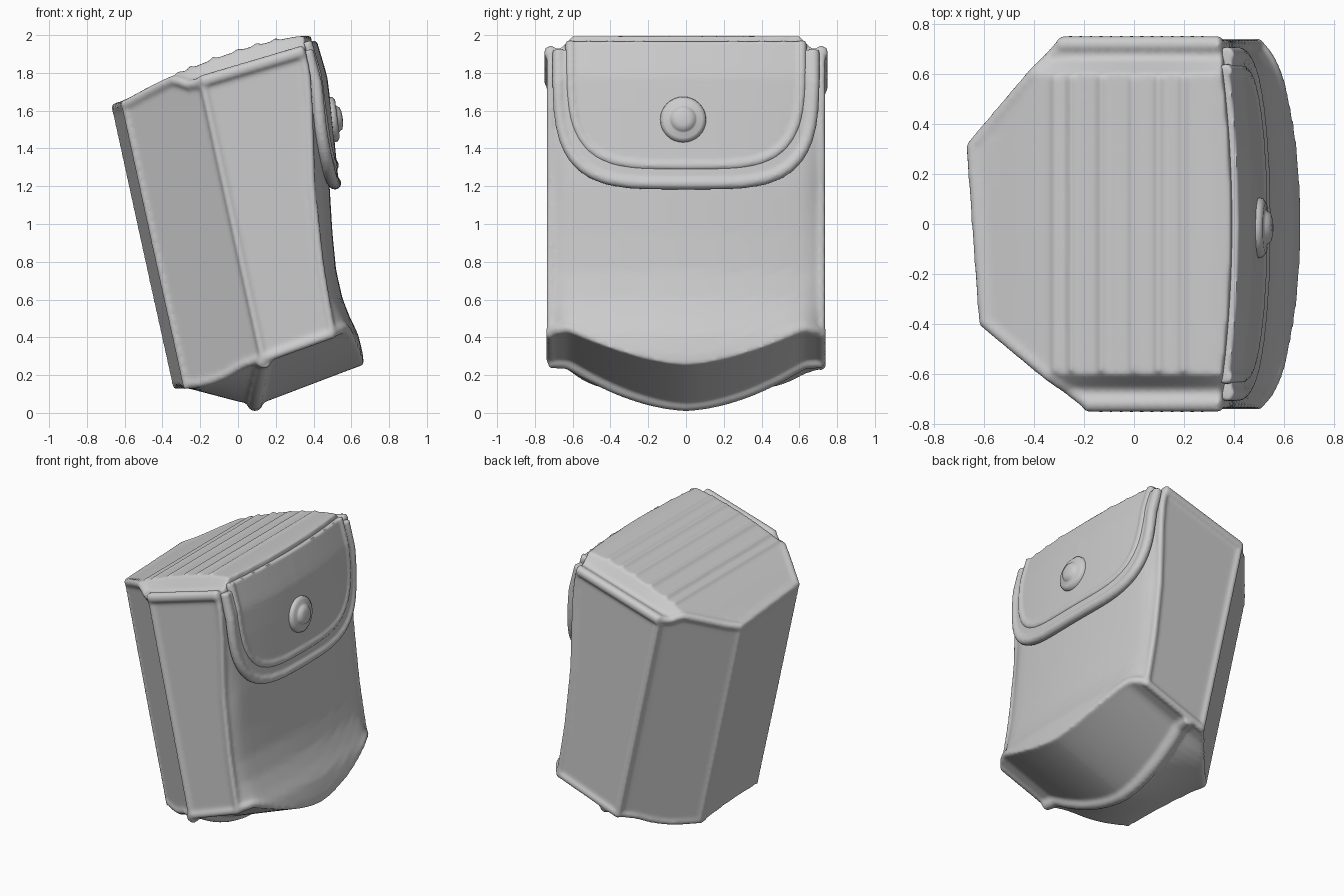
import bpy, bmesh, math
from mathutils import Matrix, Vector

if "Cube" in bpy.data.objects:
    bpy.data.objects.remove(bpy.data.objects["Cube"])

W = 0.725  # half width


def interp(pts, v):
    if v <= pts[0][0]:
        return pts[0][1]
    for (a, p), (b, q) in zip(pts, pts[1:]):
        if v <= b:
            return p + (q - p) * (v - a) / (b - a)
    return pts[-1][1]


# Profiles: centre front and side seam as (z, x), back outline as (y, x)
FRONT = [(.22, .67), (.32, .66), (.42, .635), (.5, .595), (.6, .555), (.75, .52), (.95, .5),
         (1.2, .485), (1.6, .445), (1.8, .42), (2.0, .385)]
SEAM = [(.38, .5), (.8, .435), (1.2, .39), (1.65, .38), (1.8, .37), (1.94, .34)]
BACK = [(-W, -.165), (-.39, -.625), (.31, -.68), (W, -.28)]


def front_x(y, z):
    inner = interp(FRONT, z) - .035 * min(1, abs(y) / .6) ** 2
    k = max(0, (abs(y) - .58) / (W - .58)) ** 1.8
    return inner + (interp(SEAM, z) - inner) * k


def back_x(y, z):
    return interp(BACK, y) + .22 * (1.68 - z)


def bottom_z(x, y):
    drop = interp([(-.32, -.04), (0, .16), (.1, .215), (.6, .205)], x)
    return .22 + .36 * x - drop * (1 - min(1, abs(y) / .62) ** 1.65)


def top_z(x, y):
    k = min(1, max(0, (.66 - abs(y)) / .06))
    side = 1.83 + .295 * x
    mid = 1.867 + .36 * x + .052 * max(0, 1 - ((x + .1) / .48) ** 2)
    return side + (min(mid, 1.995) - side) * k


def P(u, y, t):
    # Point of the bag: u back to front, t bottom to top
    x, z = .1, .25 + 1.6 * t
    for _ in range(8):
        z = bottom_z(x, y) * (1 - t) + top_z(x, y) * t
        b = back_x(y, z)
        x = b + (front_x(y, z) - b) * u
    return Vector((x, y, z))


def finish(bm, name, angle=35):
    bmesh.ops.remove_doubles(bm, verts=bm.verts, dist=1e-4)
    bmesh.ops.recalc_face_normals(bm, faces=bm.faces)
    me = bpy.data.meshes.new(name)
    bm.to_mesh(me)
    bm.free()
    for p in me.polygons:
        p.use_smooth = True
    me.set_sharp_from_angle(angle=math.radians(angle))
    ob = bpy.data.objects.new(name, me)
    bpy.context.collection.objects.link(ob)
    return ob


def grid(bm, fn, A, B):
    vs = [[bm.verts.new(fn(a, b)) for b in B] for a in A]
    for i in range(len(A) - 1):
        for j in range(len(B) - 1):
            bm.faces.new((vs[i][j], vs[i + 1][j], vs[i + 1][j + 1], vs[i][j + 1]))


def tube(pts, r):
    cu = bpy.data.curves.new("welt", 'CURVE')
    cu.dimensions = '3D'
    cu.bevel_depth = r
    cu.bevel_resolution = 3
    cu.use_fill_caps = True
    s = cu.splines.new('POLY')
    s.points.add(len(pts) - 1)
    for p, c in zip(s.points, pts):
        p.co = (*c, 1)
    ob = bpy.data.objects.new("welt", cu)
    bpy.context.collection.objects.link(ob)
    return ob


def fuse(main, parts, voxel, smooth):
    # Melt the welts into their part so the seams look moulded
    bpy.ops.object.select_all(action='DESELECT')
    for o in [main] + parts:
        o.select_set(True)
    bpy.context.view_layer.objects.active = main
    bpy.ops.object.convert(target='MESH')
    bpy.ops.object.join()
    m = main.modifiers.new("fuse", 'REMESH')
    m.mode = 'VOXEL'
    m.voxel_size = voxel
    m.use_smooth_shade = True
    s = main.modifiers.new("soften", 'SMOOTH')
    s.factor = .5
    s.iterations = smooth


def steps(a, b, n):
    return [a + (b - a) * i / n for i in range(n + 1)]


# Bag body: six mapped grids welded together
U, T = steps(0, 1, 16), steps(0, 1, 32)
Y = sorted(set([-W, -.69, -.66, -.63, -.6, -.39, .31, .6, .63, .66, .69, W]
               + [round(v, 3) for v in steps(-.55, .55, 22)]))
bm = bmesh.new()
for e in (0, 1):
    grid(bm, lambda y, t: P(e, y, t), Y, T)
    grid(bm, lambda u, y: P(u, y, e), U, Y)
    grid(bm, lambda u, t: P(u, W * (2 * e - 1), t), U, T)
body = finish(bm, "bag_body", 30)
welts = []

# Welts along the seams of both sides
for side in (-1, 1):
    y = side * (W - .008)
    welts += [tube([P(.01, y, t) for t in steps(0, 1, 8)], .022),
              tube([P(.985, y, t) for t in steps(0, 1, 32)], .022),
              tube([P(u, y, .987) for u in steps(0, 1, 8)], .036),
              tube([P(u, y, .012) for u in steps(0, 1, 8)], .026)]

# Welts around the back, the flared front lip and the underside
welts += [tube([P(.02, y, .987) for y in Y], .028),
          tube([P(.02, y, .015) for y in Y], .022),
          tube([P(.965, y, .02) for y in Y], .03)]
welts += [tube([P(.015, y, t) for t in steps(0, 1, 8)], .02) for y in (-.39, .31)]
welts.append(tube([(.09 + .05 * (y / W) ** 2, y, bottom_z(.09 + .05 * (y / W) ** 2, y) + .007)
                   for y in Y], .042))

# Ribs across the top
for x in (-.31, -.25, -.13, 0, .1, .2):
    welts.append(tube([(x, y, top_z(x, y) - .003) for y in steps(-.59, .59, 12)], .016))
fuse(body, welts, .012, 5)


# Closing flap: border layer and inner layer, each with a rolled edge
def flap(name, w, low, high, off, r):
    bm = bmesh.new()
    ang = steps(0, math.pi, 48)

    def edge(a):
        c, s = math.cos(a), math.sin(a)
        return (math.copysign(abs(c) ** .5, c) * w, high - (high - low) * max(0, s) ** .5)

    def pos(a, k):
        y, z = edge(a)
        z += (high - z) * k
        return Vector((front_x(y, z) + off * min(1, (2.02 - z) / .25), y, z))

    grid(bm, pos, ang, steps(0, 1, 14))
    ob = finish(bm, name, 60)
    m = ob.modifiers.new("thickness", 'SOLIDIFY')
    m.thickness = .04
    m.offset = 0
    fuse(ob, [tube([pos(a, 0) for a in ang], r)], .01, 4)


flap("flap_border", .675, 1.215, 1.92, .03, .034)
flap("flap_panel", .61, 1.31, 1.965, .03, .031)

# Snap button: lathed dome on the flap
bm = bmesh.new()
prof = [(.115, -.05), (.123, .02), (.118, .042), (.1, .055), (.075, .054), (.066, .062),
        (.058, .074), (.035, .081), (0, .083)]
grid(bm, lambda a, p: Vector((p[0] * math.cos(a), p[0] * math.sin(a), p[1])),
     steps(0, 2 * math.pi, 32), prof)
button = finish(bm, "snap_button", 50)
button.matrix_world = Matrix.Translation((.472, -.015, 1.55)) @ Matrix.Rotation(math.radians(83), 4, 'Y')
